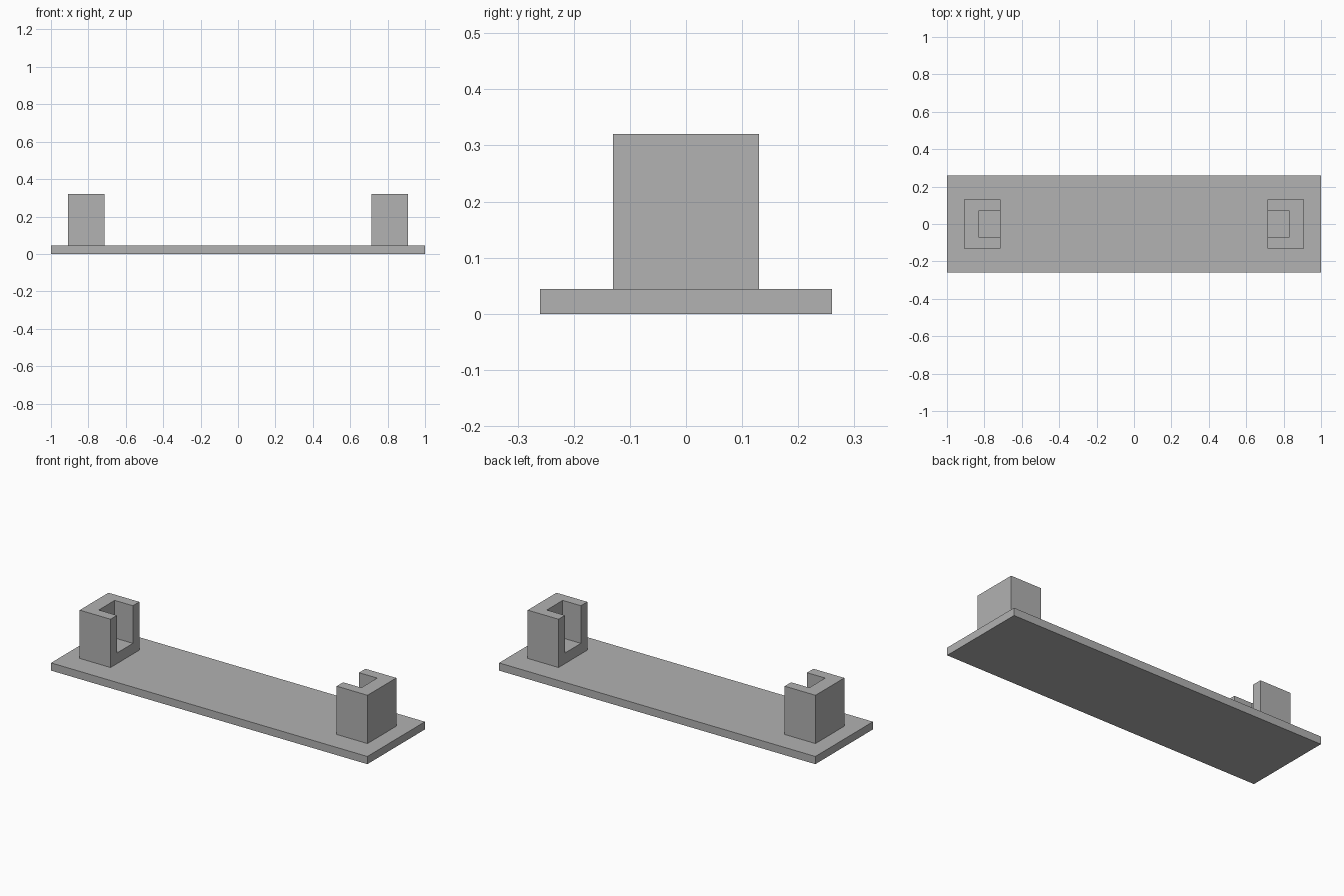
import bpy
import bmesh

cube = bpy.data.objects.get("Cube")
if cube:
    bpy.data.objects.remove(cube, do_unlink=True)

grey = bpy.data.materials.new("plain grey")
grey.use_nodes = True
colour = (0.445, 0.445, 0.445, 1)
grey.diffuse_color = colour
grey.node_tree.nodes["Principled BSDF"].inputs["Base Color"].default_value = colour

BASE_TOP, POST_TOP, SLOT_FLOOR = 0.044, 0.32, 0.105
INNER, SLOT_BACK, OUTER = 0.715, 0.83, 0.91
HALF_POST, HALF_SLOT = 0.13, 0.072


def prism(name, outline, bottom, top):
    """Extrude a flat outline upwards into a solid."""
    bm = bmesh.new()
    face = bm.faces.new([bm.verts.new((x, y, bottom)) for x, y in outline])
    grown = bmesh.ops.extrude_face_region(bm, geom=[face], use_keep_orig=True)
    verts = [v for v in grown["geom"] if isinstance(v, bmesh.types.BMVert)]
    bmesh.ops.translate(bm, verts=verts, vec=(0, 0, top - bottom))
    bmesh.ops.recalc_face_normals(bm, faces=bm.faces)
    mesh = bpy.data.meshes.new(name)
    bm.to_mesh(mesh)
    bm.free()
    mesh.materials.append(grey)
    obj = bpy.data.objects.new(name, mesh)
    bpy.context.collection.objects.link(obj)
    return obj


def rectangle(x0, x1, half):
    return [(x0, -half), (x1, -half), (x1, half), (x0, half)]


# Flat base plate
prism("base_plate", rectangle(-1, 1, 0.26), 0, BASE_TOP)

# Two posts, each with a slot open at the top and towards the middle
for side, s in (("left", 1), ("right", -1)):
    post = prism(side + "_post", rectangle(s * INNER, s * OUTER, HALF_POST),
                 BASE_TOP, POST_TOP)
    cutter = prism(side + "_slot_cutter",
                   rectangle(s * (INNER - 0.1), s * SLOT_BACK, HALF_SLOT),
                   SLOT_FLOOR, POST_TOP + 0.1)
    cutter.hide_render = True
    cutter.hide_viewport = True
    cutter.display_type = 'WIRE'
    cut = post.modifiers.new("slot", 'BOOLEAN')
    cut.operation = 'DIFFERENCE'
    cut.solver = 'EXACT'
    cut.object = cutter
